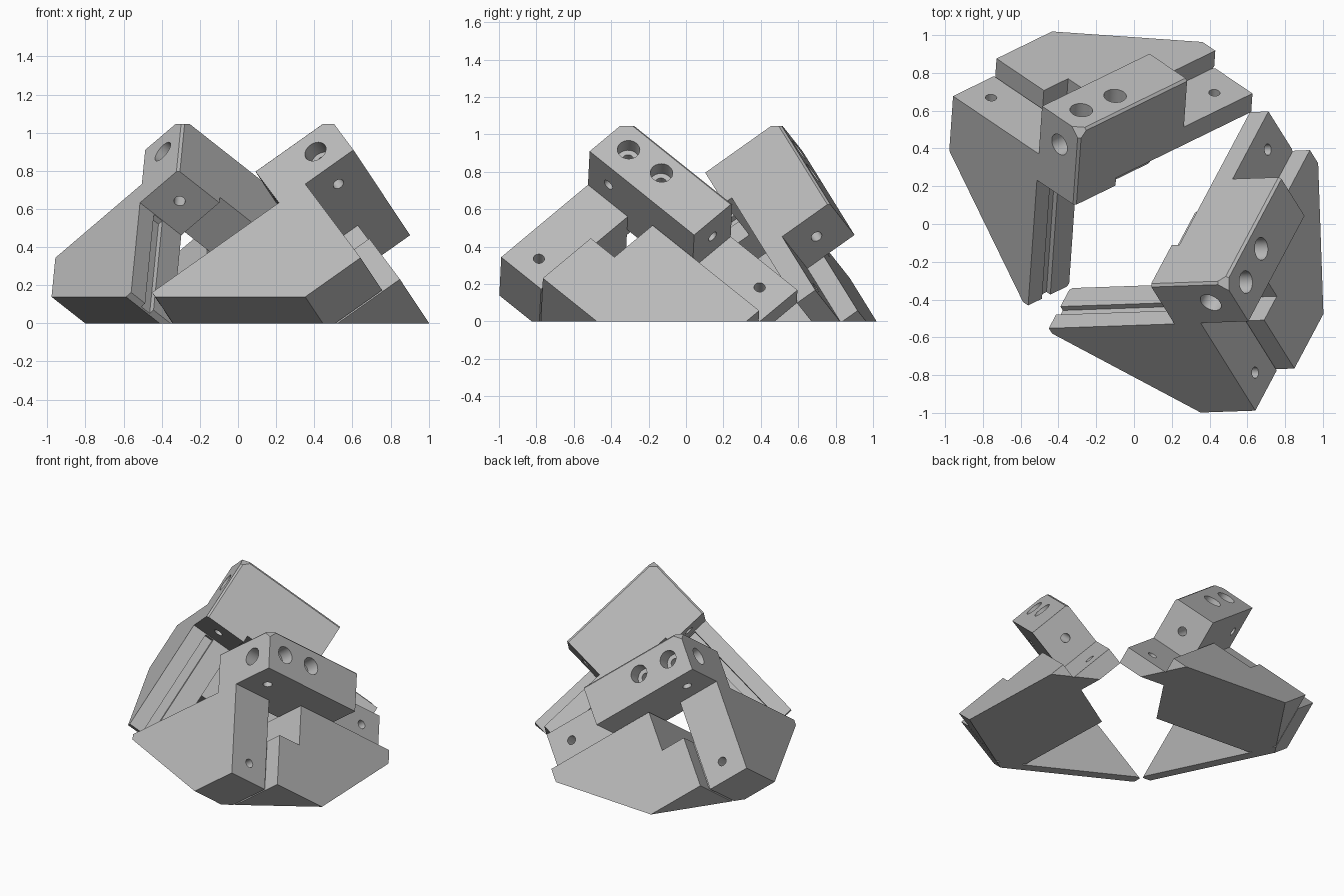
import bpy, bmesh, math
from mathutils import Matrix, Vector

if "Cube" in bpy.data.objects:
    bpy.data.objects.remove(bpy.data.objects["Cube"])

grey = bpy.data.materials.new("plain grey")
grey.use_nodes = True
colour = (0.5, 0.5, 0.5, 1)
grey.diffuse_color = colour
grey.node_tree.nodes["Principled BSDF"].inputs["Base Color"].default_value = colour

W = 0.295     # arm width
PAD = 0.31    # depth of the recessed pads
LONG, SHORT = 1.27, 0.965
APEX, TOP = 1.08, 1.045   # sharp apex height, trimmed height
R2, R3 = math.sqrt(0.5), math.sqrt(3)


def frame(apex, angles):
    """Matrix of a cube corner whose three edges run down from the apex."""
    cols = [(math.sqrt(2) / R3 * math.cos(t), math.sqrt(2) / R3 * math.sin(t), -1 / R3)
            for t in map(math.radians, angles)]
    return Matrix.Translation(apex) @ Matrix(cols).transposed().to_4x4()


def add_object(name, bm):
    bmesh.ops.recalc_face_normals(bm, faces=bm.faces)
    mesh = bpy.data.meshes.new(name)
    bm.to_mesh(mesh)
    bm.free()
    obj = bpy.data.objects.new(name, mesh)
    mesh.materials.append(grey)
    bpy.context.collection.objects.link(obj)
    return obj


def box(lo, hi, matrix=Matrix()):
    """Box in corner coordinates, optionally turned."""
    bm = bmesh.new()
    bmesh.ops.create_cube(bm, size=1)
    for v in bm.verts:
        v.co = matrix @ Vector([l + (c + 0.5) * (h - l) for c, l, h in zip(v.co, lo, hi)])
    return add_object("box_piece", bm)


def half_space(normal, limit):
    """Large box covering everything where normal . p > limit."""
    n = Vector(normal)
    turn = n.to_track_quat("Z", "Y").to_matrix().to_4x4()
    start = limit / n.length
    return box((-4, -4, start), (4, 4, start + 4), turn)


def bore(axis, centre, radius, start, end):
    """Round cutter along one of the corner axes."""
    bm = bmesh.new()
    bmesh.ops.create_cone(bm, cap_ends=True, segments=32, radius1=radius, radius2=radius,
                          depth=end - start)
    i, j = [k for k in range(3) if k != axis]
    for v in bm.verts:
        p = Vector((0, 0, 0))
        p[axis] = v.co.z + (start + end) / 2
        p[i], p[j] = centre[0] + v.co.x, centre[1] + v.co.y
        v.co = p
    return add_object("bore_cutter", bm)


def combine(body, tool, operation):
    mod = body.modifiers.new("combine", "BOOLEAN")
    mod.operation, mod.solver, mod.object = operation, "EXACT", tool
    bpy.context.view_layer.objects.active = body
    bpy.ops.object.modifier_apply(modifier=mod.name)
    bpy.data.objects.remove(tool)


def build_bracket():
    # Main beam, then the parts that join it
    body = box((0, 0, 0), (0.775, W, 0.43))
    for lo, hi in [
        ((0, 0, 0), (W, W, 0.48)),                      # corner block
        ((0, W - 0.1, PAD), (W, W + 0.1, 0.48)),        # web root
        ((0.6, 0, PAD), (LONG, W + 0.05, 0.43)),        # long arm
        ((0, W, PAD), (W, SHORT, 1.295)),               # side web and short arm
        ((0.48, W + 0.005, 0.2), (LONG, SHORT, 0.74)),  # base plate
        ((W + 0.01, 0.595, 0.2), (0.6, SHORT, 0.74)),   # plate beside the opening
        ((0.2, 0.6, PAD + 0.01), (0.5, 0.95, 0.73)),    # bridge from plate to web
    ]:
        combine(body, box(lo, hi), "UNION")

    # Sloping feet, flat base, trimmed apex and thin chamfers on the apex edges
    for normal, limit in [((1, 1, 0), 1.6), ((0, 1, 1), 1.63), ((1, 1, 1), APEX * R3),
                          ((-1, -1, -1), (TOP - APEX) * R3), ((-1, -1, 0), -0.013),
                          ((-1, 0, -1), -0.013), ((0, -1, -1), -0.013)]:
        combine(body, half_space(normal, limit), "DIFFERENCE")

    # Counterbored bolt holes: axis, centre, depth
    for axis, centre, end in [(2, (0.14, 0.14), 0.5), (2, (0.37, 0.125), 0.2),
                              (1, (0.145, 0.165), 0.32), (1, (0.43, 0.165), 0.2),
                              (0, (0.145, 0.165), 0.8)]:
        combine(body, bore(axis, centre, 0.06, -0.1, 0.09), "DIFFERENCE")
        combine(body, bore(axis, centre, 0.03, 0.05, end), "DIFFERENCE")
    # Small holes in the two pads
    for centre in [(0.15, 0.83), (1.115, 0.13)]:
        combine(body, bore(2, centre, 0.03, 0.2, 0.5), "DIFFERENCE")

    # Groove along the free edge of the web
    combine(body, box((0.1, W - 0.05, 0.485), (0.16, W + 0.03, 1.4)), "DIFFERENCE")
    # Slots in the sloping foot of the web
    slope = Matrix(((1, 0, 0), (0, -R2, R2), (0, R2, R2))).to_4x4()
    for s in (-0.1, 0.38):
        combine(body, box((0.09, s, 1.0), (0.21, s + 0.15, 1.3), slope), "DIFFERENCE")
    return body


def place(body, name, matrix):
    """Stand a bracket on its base; the mirrored frame needs its normals turned."""
    bm = bmesh.new()
    bm.from_mesh(body.data)
    bm.transform(matrix)
    if matrix.determinant() < 0:
        bmesh.ops.reverse_faces(bm, faces=bm.faces)
    mesh = body.data.copy()
    bm.to_mesh(mesh)
    bm.free()
    mesh.name = name
    obj = bpy.data.objects.new(name, mesh)
    bpy.context.collection.objects.link(obj)
    bpy.ops.object.select_all(action="DESELECT")
    obj.select_set(True)
    bpy.context.view_layer.objects.active = obj
    bpy.ops.object.shade_smooth_by_angle(angle=math.radians(25))


bracket = build_bracket()
place(bracket, "left_corner_bracket", frame((0.478, -0.311, APEX), (62, 302, 182)))
place(bracket, "right_corner_bracket", frame((-0.287, 0.489, APEX), (26, 146, 266)))
bpy.data.objects.remove(bracket)
